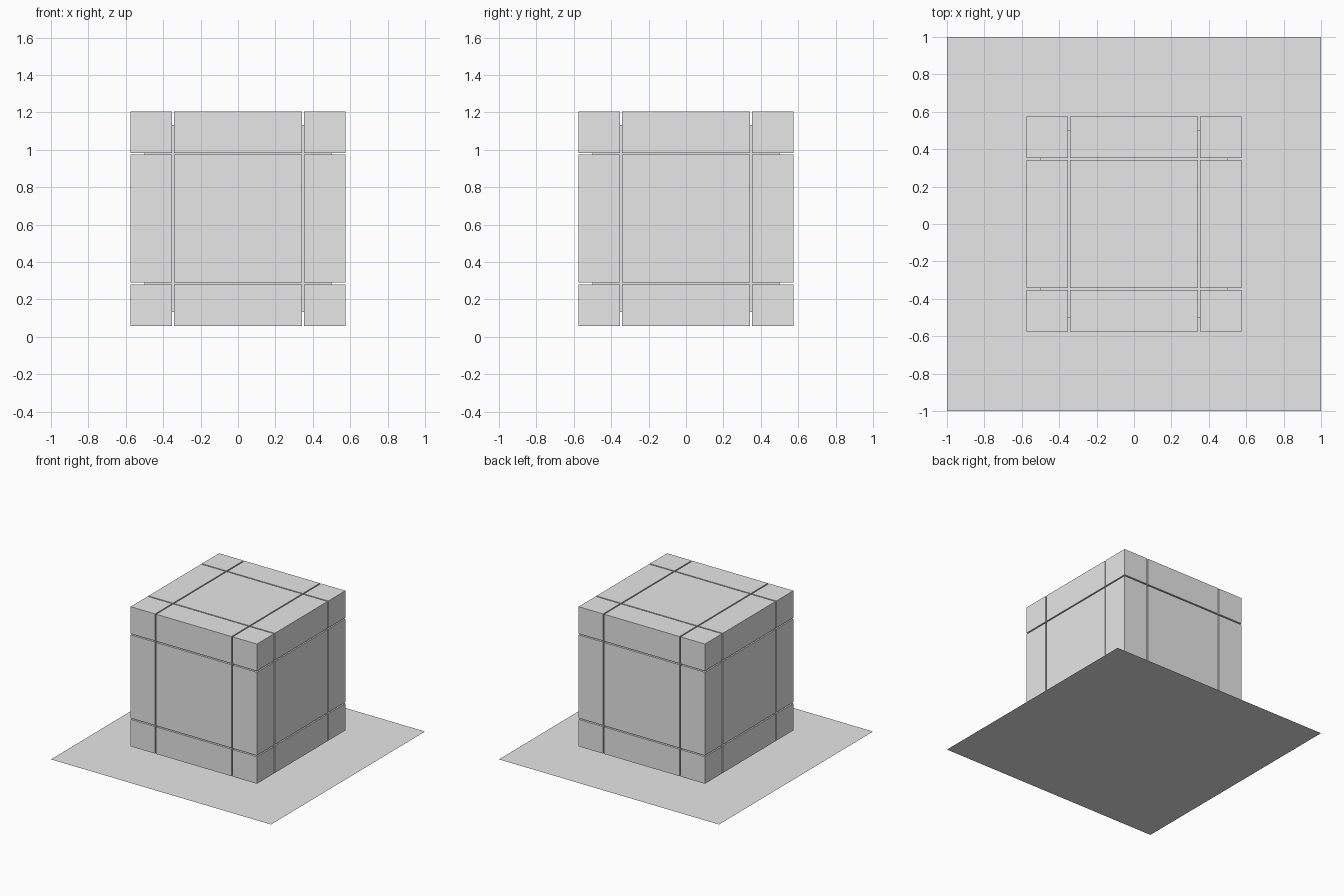
import bpy, bmesh
from mathutils import Matrix, Vector

if "Cube" in bpy.data.objects:
    bpy.data.objects.remove(bpy.data.objects["Cube"])

grey = bpy.data.materials.new("light grey")
grey.diffuse_color = (0.8, 0.8, 0.8, 1)
grey.use_nodes = True
grey.node_tree.nodes["Principled BSDF"].inputs["Base Color"].default_value = grey.diffuse_color

MID_Z = 0.632      # centre height of the cube
GAP = 0.010        # slit between neighbouring blocks
CUT, OUT = 0.347, 0.574
SPANS = [(-OUT, -CUT - GAP / 2), (-CUT + GAP / 2, CUT - GAP / 2), (CUT + GAP / 2, OUT)]
KINDS = {0: "core", 1: "face_block", 2: "edge_block", 3: "corner_block"}


def add_object(name, bm):
    mesh = bpy.data.meshes.new(name)
    bm.to_mesh(mesh)
    bm.free()
    mesh.materials.append(grey)
    obj = bpy.data.objects.new(name, mesh)
    bpy.context.collection.objects.link(obj)
    return obj


def box(name, low, high):
    low, high = Vector(low), Vector(high)
    bm = bmesh.new()
    bmesh.ops.create_cube(bm, size=1, matrix=Matrix.Translation((low + high) / 2)
                          @ Matrix.Diagonal((*(high - low), 1)))
    return add_object(name, bm)


# thin ground sheet
sheet = bmesh.new()
bmesh.ops.create_grid(sheet, x_segments=1, y_segments=1, size=1)
add_object("base_sheet", sheet)

# cube split into corner, edge and face blocks by narrow slits
for i in range(3):
    for j in range(3):
        for k in range(3):
            kind = KINDS[sum(n != 1 for n in (i, j, k))]
            if kind == "core":
                continue
            spans = [SPANS[i], SPANS[j], SPANS[k]]
            low, high = zip(*spans)
            box(kind, (low[0], low[1], low[2] + MID_Z), (high[0], high[1], high[2] + MID_Z))

# inner core that closes the slits
r = 0.50
box("core", (-r, -r, MID_Z - r), (r, r, MID_Z + r))
